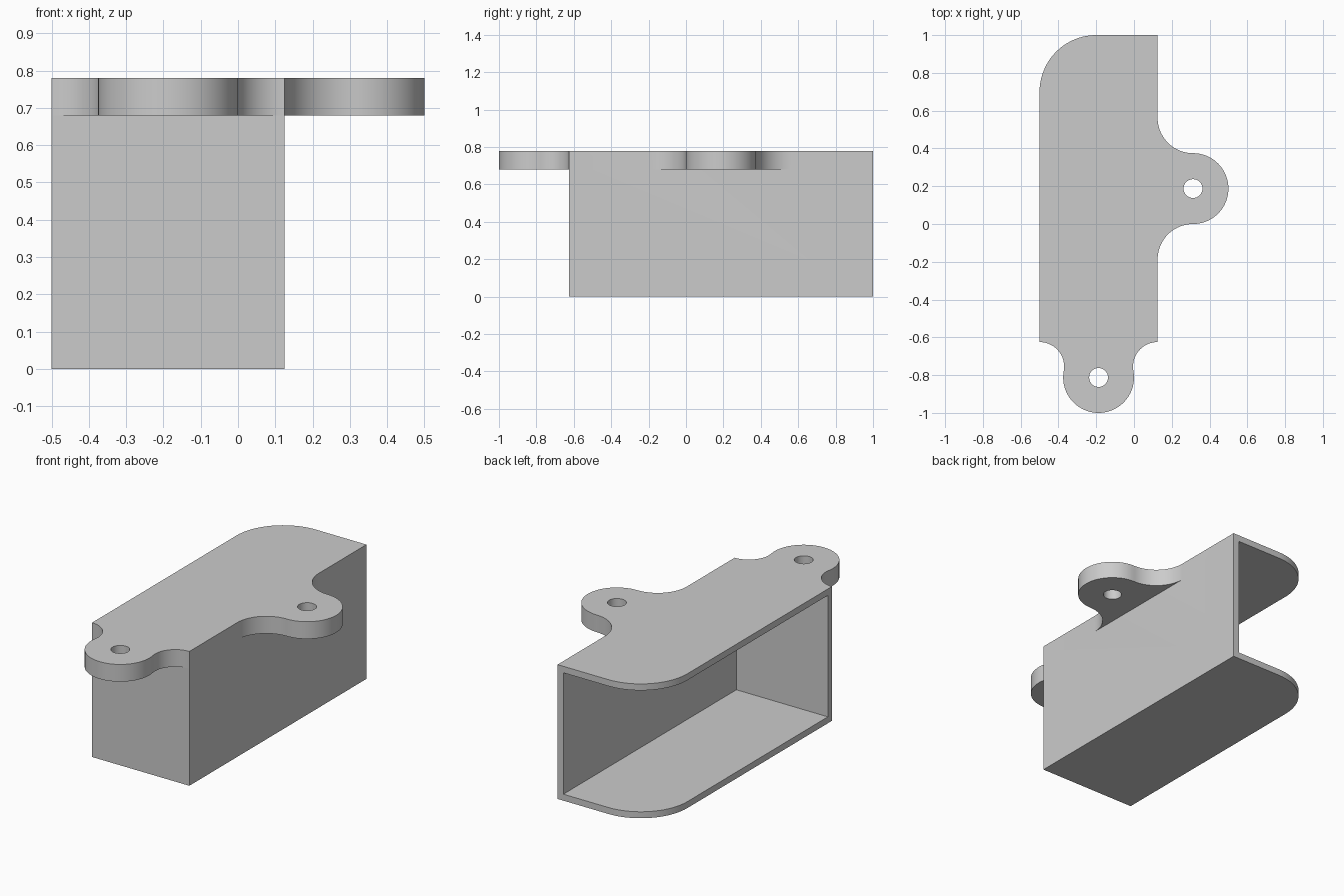
import bpy, bmesh
from math import sin, cos, radians, atan2, degrees

if "Cube" in bpy.data.objects:
    bpy.data.objects.remove(bpy.data.objects["Cube"], do_unlink=True)

X0, X1, Y0, Y1 = -0.5, 0.125, -0.625, 1.0    # housing footprint
HEIGHT, WALL, TAB = 0.78, 0.0375, 0.1        # height, wall and tab thickness
R, HOLE, CORNER = 0.1875, 0.05, 0.3          # tab, screw hole and corner radii

grey = bpy.data.materials.new("grey")
grey.use_nodes = True
grey.diffuse_color = (0.6, 0.6, 0.6, 1)
grey.node_tree.nodes["Principled BSDF"].inputs["Base Color"].default_value = (0.6, 0.6, 0.6, 1)


def arc(cx, cy, r, start, end, steps=20):
    angles = [radians(start + (end - start) * i / steps) for i in range(steps + 1)]
    return [(cx + r * cos(a), cy + r * sin(a)) for a in angles]


def prism(name, outline, z0, z1):
    """Extrude a closed outline from z0 to z1."""
    bm = bmesh.new()
    face = bm.faces.new([bm.verts.new((x, y, z0)) for x, y in outline])
    top = bmesh.ops.extrude_face_region(bm, geom=[face])["geom"]
    bmesh.ops.translate(bm, vec=(0, 0, z1 - z0),
                        verts=[v for v in top if isinstance(v, bmesh.types.BMVert)])
    bmesh.ops.remove_doubles(bm, verts=bm.verts, dist=1e-5)
    bmesh.ops.recalc_face_normals(bm, faces=bm.faces)
    mesh = bpy.data.meshes.new(name)
    bm.to_mesh(mesh)
    bm.free()
    mesh.materials.append(grey)
    obj = bpy.data.objects.new(name, mesh)
    bpy.context.collection.objects.link(obj)
    return obj


def combine(target, tool, operation):
    mod = target.modifiers.new(tool.name, "BOOLEAN")
    mod.operation, mod.object, mod.solver = operation, tool, "EXACT"
    bpy.context.view_layer.objects.active = target
    bpy.ops.object.modifier_apply(modifier=mod.name)
    bpy.data.objects.remove(tool, do_unlink=True)


# Housing block with one rounded back corner
housing = prism("housing", [(X0, Y0), (X1, Y0), (X1, Y1)]
                + arc(X0 + CORNER, Y1 - CORNER, CORNER, 90, 180), 0, HEIGHT)

# Side tab, blended into the wall by equal fillets
sx, sy = X1 + R, 0.1875
side = ([(X1 - 0.02, sy - 2 * R)] + arc(sx, sy - 2 * R, R, 180, 90)
        + arc(sx, sy, R, -90, 90, 40) + arc(sx, sy + 2 * R, R, 270, 180)
        + [(X1 - 0.02, sy + 2 * R)])
combine(housing, prism("side_tab", side, HEIGHT - TAB, HEIGHT), "UNION")

# Front tab, with fillets tangent to the front wall and the round end
fx, fy = (X0 + X1) / 2, Y0 - R
half = (X1 - X0) / 2
f = half ** 2 / (4 * R)
tilt = degrees(atan2(R - f, half))
front = ([(X0 + 0.02, Y0 + 0.02)] + arc(X0, Y0 - f, f, 90, -tilt)
         + arc(fx, fy, R, 180 - tilt, 360 + tilt, 40)
         + arc(X1, Y0 - f, f, 180 + tilt, 90) + [(X1 - 0.02, Y0 + 0.02)])
combine(housing, prism("front_tab", front, HEIGHT - TAB, HEIGHT), "UNION")

# Cavity, open at the right and back
x, y = X1 - WALL, Y0 + WALL
cavity = prism("cavity", [(-1, y), (x, y), (x, 2), (-1, 2)], WALL, HEIGHT - WALL)
combine(housing, cavity, "DIFFERENCE")

# Screw holes
for cx, cy in ((sx, sy), (fx, fy)):
    hole = prism("screw_hole", arc(cx, cy, HOLE, 0, 360, 32), HEIGHT - 2 * TAB, HEIGHT + TAB)
    combine(housing, hole, "DIFFERENCE")

bpy.ops.object.select_all(action="DESELECT")
housing.select_set(True)
bpy.context.view_layer.objects.active = housing
bpy.ops.object.shade_smooth_by_angle(angle=radians(30))
